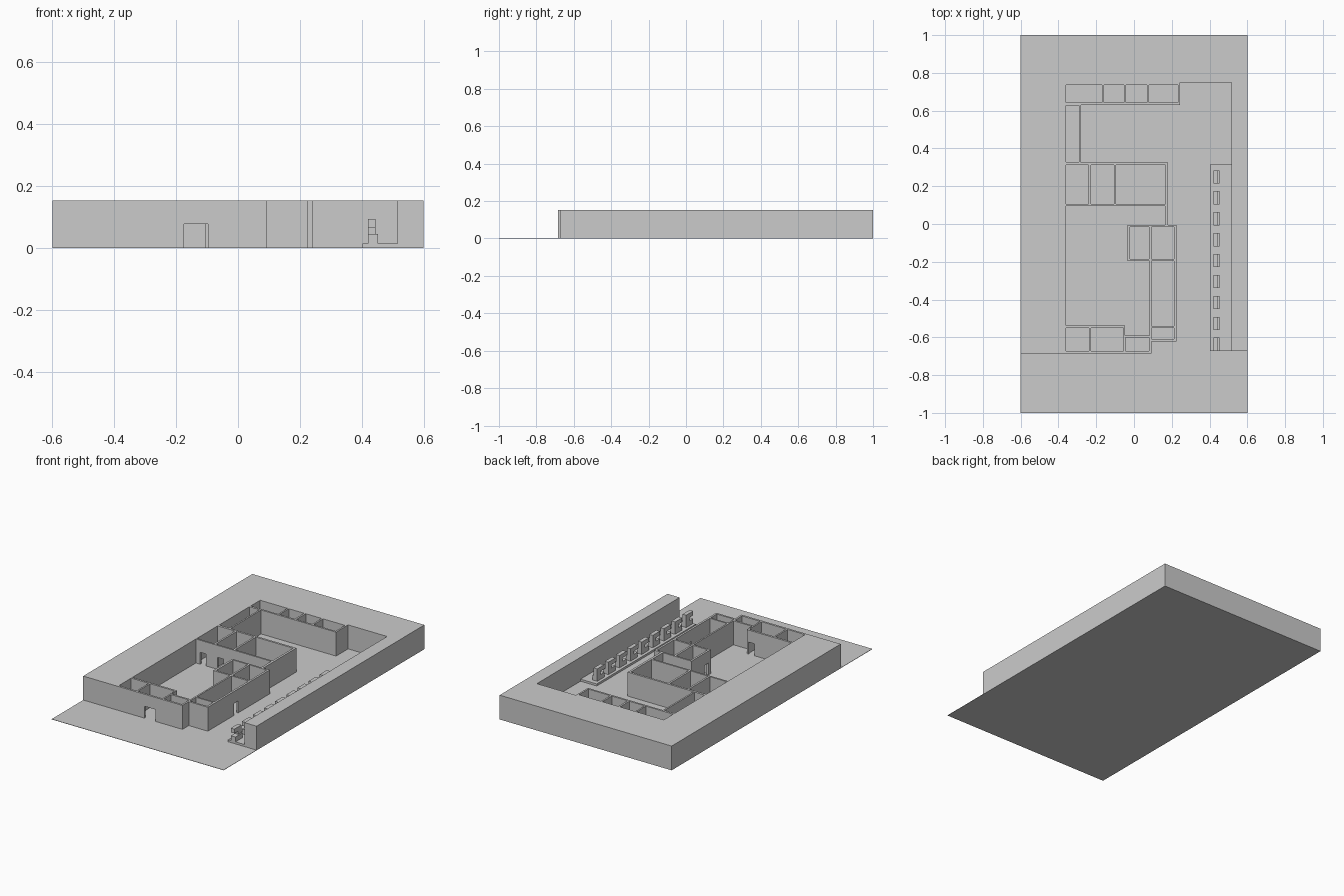
import bpy, bmesh
from mathutils import Matrix, Vector

if "Cube" in bpy.data.objects:
    bpy.data.objects.remove(bpy.data.objects["Cube"])

H = 0.153       # wall height
DOOR = 0.077    # door height


def finish(bm, name):
    bmesh.ops.recalc_face_normals(bm, faces=bm.faces[:])
    me = bpy.data.meshes.new(name)
    bm.to_mesh(me)
    bm.free()
    ob = bpy.data.objects.new(name, me)
    bpy.context.collection.objects.link(ob)
    return ob


def add_box(bm, x0, x1, y0, y1, z0, z1):
    m = Matrix.Translation(((x0 + x1) / 2, (y0 + y1) / 2, (z0 + z1) / 2))
    m = m @ Matrix.Diagonal((x1 - x0, y1 - y0, z1 - z0, 1))
    bmesh.ops.create_cube(bm, size=1, matrix=m)


def boxes(name, items):
    bm = bmesh.new()
    for b in items:
        add_box(bm, *b)
    return finish(bm, name)


def rect(x0, x1, y0, y1):
    return [(x0, y0), (x1, y0), (x1, y1), (x0, y1)]


def plan_extrude(name, loops, height):
    """Fill nested outlines (first is outer, rest are holes) and extrude up."""
    bm = bmesh.new()
    for loop in loops:
        vs = [bm.verts.new((x, y, 0)) for x, y in loop]
        for a, b in zip(vs, vs[1:] + vs[:1]):
            bm.edges.new((a, b))
    bmesh.ops.triangle_fill(bm, edges=bm.edges[:], normal=(0, 0, 1), use_beauty=True)
    top = bmesh.ops.extrude_face_region(bm, geom=bm.faces[:], use_keep_orig=True)
    verts = [g for g in top["geom"] if isinstance(g, bmesh.types.BMVert)]
    bmesh.ops.translate(bm, verts=verts, vec=Vector((0, 0, height)))
    return finish(bm, name)


# Thin ground sheet
boxes("ground_sheet", [(-0.6, 0.6, -1, 1, 0, 0.002)])

# Outline of the solid mass, wrapping around the street
outline = [(-.6, -.685), (.092, -.685), (.092, -.622), (.225, -.622), (.225, -.005),
           (.18, -.005), (.18, .325), (-.28, .325), (-.28, .63), (.243, .63),
           (.243, .75), (.515, .75), (.515, -.672), (.6, -.672), (.6, 1), (-.6, 1)]

# Courtyard
courtyard = [(-.36, .095), (.165, .095), (.165, -.005), (-.035, -.005), (-.035, -.197),
             (.082, -.197), (.082, -.59), (-.048, -.59), (-.048, -.537), (-.36, -.537)]

# Rooms
rooms = [rect(a, b, .642, .735) for a, b in
         ((-.36, -.17), (-.16, -.054), (-.042, .068), (.079, .232))]
rooms.append(rect(-.36, -.29, .327, .628))
rooms += [rect(a, b, .106, .312) for a, b in
          ((-.36, -.24), (-.228, -.106), (-.094, .166))]
rooms += [rect(-.022, .08, -.185, -.016), rect(.092, .212, -.185, -.016),
          rect(.092, .212, -.54, -.197), rect(.092, .212, -.61, -.55)]
rooms += [rect(-.36, -.238, -.672, -.55), rect(-.228, -.056, -.672, -.55),
          rect(-.046, .08, -.672, -.602)]

walls = plan_extrude("building_mass", [outline, courtyard] + rooms, H)

# Doorways
doors = [(-.174, -.097, -.70, -.66), (-.103, -.06, -.56, -.53),
         (-.33, -.288, .09, .112), (-.21, -.168, .09, .112),
         (.205, .235, -.36, -.32), (-.045, -.015, -.175, -.135)]
cutter = boxes("door_cutter", [d + (-.02, DOOR) for d in doors])
cutter.hide_render = True
mod = walls.modifiers.new("doors", "BOOLEAN")
mod.operation = "DIFFERENCE"
mod.solver = "EXACT"
mod.object = cutter
bpy.context.view_layer.objects.active = walls
bpy.ops.object.modifier_apply(modifier=mod.name)
bpy.data.objects.remove(cutter)

# Raised platform along the street
boxes("platform", [(.402, .515, -.672, .315, 0, .015)])

# Row of C-shaped stands
for i in range(9):
    y = -.637 + i * .1108
    boxes(f"stand_{i + 1}", [(.42, .453, y - .035, y + .035, .015, .045),
                             (.42, .445, y + .003, y + .035, .045, .066),
                             (.42, .445, y - .035, y + .035, .066, .093)])
